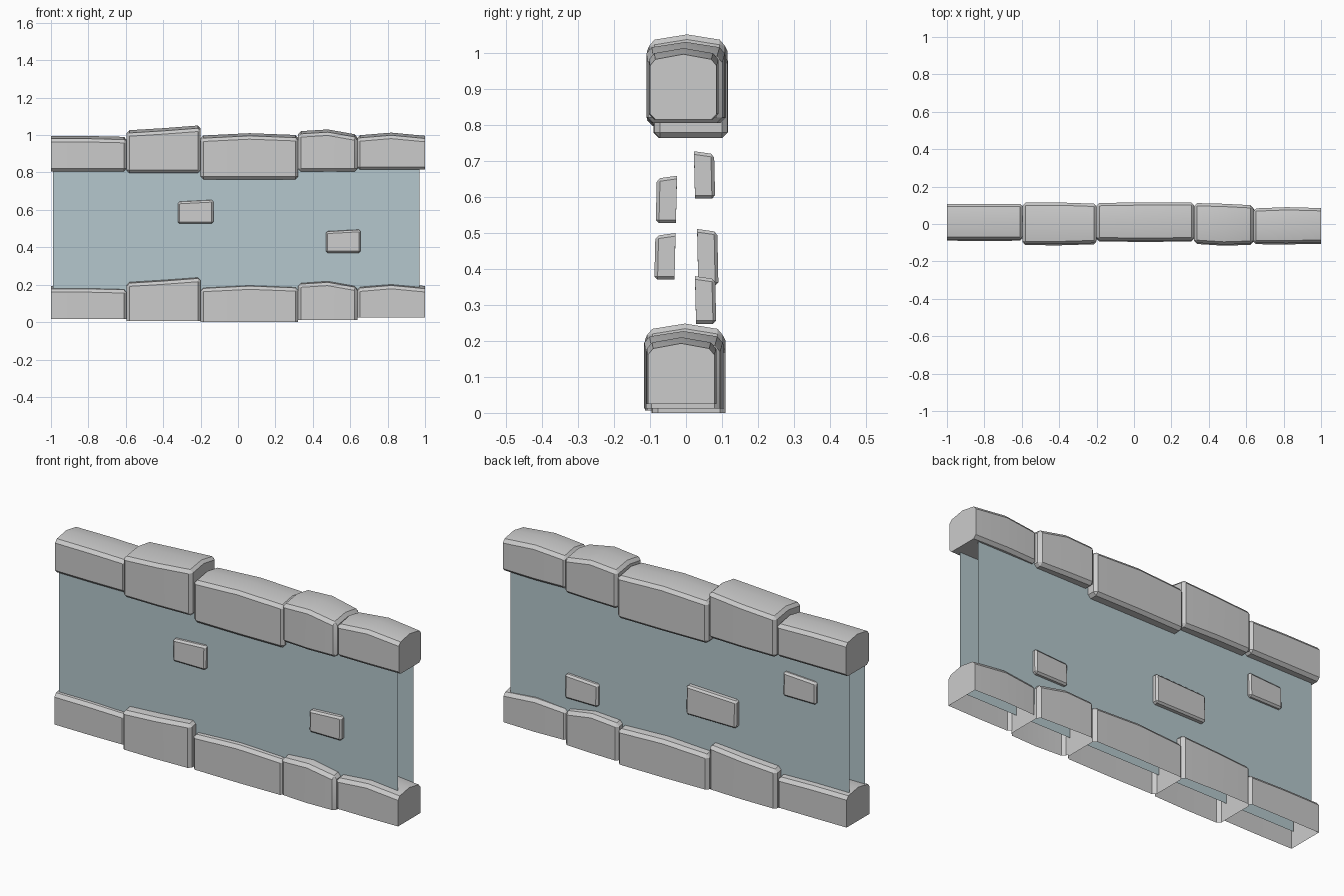
import bpy, bmesh, math

if "Cube" in bpy.data.objects:
    bpy.data.objects.remove(bpy.data.objects["Cube"])


def material(name, rgb):
    m = bpy.data.materials.new(name)
    m.diffuse_color = (*rgb, 1.0)
    m.use_nodes = True
    m.node_tree.nodes["Principled BSDF"].inputs["Base Color"].default_value = m.diffuse_color
    return m


STONE = material("light_grey_stone", (0.60, 0.60, 0.60))
PLASTER = material("blue_grey_plaster", (0.46, 0.575, 0.61))


def finish(bm, name, mat):
    me = bpy.data.meshes.new(name)
    bm.to_mesh(me)
    bm.free()
    me.materials.append(mat)
    ob = bpy.data.objects.new(name, me)
    bpy.context.collection.objects.link(ob)
    bpy.ops.object.select_all(action='DESELECT')
    ob.select_set(True)
    bpy.context.view_layer.objects.active = ob
    bpy.ops.object.shade_smooth_by_angle(angle=math.radians(30))
    return ob


def bevel_sharp(bm, width, skip_x=None):
    """Chamfer sharp edges, leaving open rims and the flat wall ends alone."""
    bm.normal_update()
    edges = [e for e in bm.edges if len(e.link_faces) == 2
             and e.calc_face_angle(0) > math.radians(40)
             and not (skip_x is not None
                      and all(abs(v.co.x - skip_x) < 1e-4 for v in e.verts))]
    bmesh.ops.bevel(bm, geom=edges, offset=width, offset_type='OFFSET',
                    segments=1, profile=0.5, affect='EDGES')


def stone(name, x0, x1, fronts, backs, ridges, zb, closed, flat_end):
    """Block with a low ridge, lofted through left, middle and right sections."""
    bm = bmesh.new()
    rings = []
    for x, f, b, r in zip((x0, (x0 + x1) / 2, x1), fronts, backs, ridges):
        s = r - 0.017
        pts = [(f, zb), (b, zb), (b, s), ((f + b) / 2, r), (f, s)]
        rings.append([bm.verts.new((x, y, z)) for y, z in pts])
    for a, b in zip(rings, rings[1:]):
        for k in range(5):
            if k == 0 and not closed:
                continue
            j = (k + 1) % 5
            bm.faces.new((a[k], a[j], b[j], b[k]))
    bm.faces.new(rings[0][::-1])
    bm.faces.new(rings[-1])
    bevel_sharp(bm, 0.015, flat_end)
    finish(bm, name, STONE)


# x range, front y, back y, ridge height, underside of top row / bottom row
COURSE = [
    (-1.0, -0.595, (-.083, -.085, -.083), (.107, .108, .108), (.995, .995, .99), .805, .017),
    (-.595, -.2, (-.107, -.108, -.102), (.114, .115, .108), (1.025, 1.037, 1.052), .797, .007),
    (-.2, .322, (-.087, -.09, -.087), (.112, .116, .115), (.997, 1.01, 1.0), .763, 0),
    (.322, .638, (-.1, -.11, -.105), (.112, .108, .1), (1.02, 1.03, 1.002), .805, .012),
    (.638, 1.0, (-.102, -.103, -.1), (.083, .09, .085), (.998, 1.013, .996), .815, .025),
]

# Top and bottom stone courses
for i, (x0, x1, f, b, r, zt, zl) in enumerate(COURSE):
    flat = {0: x0, 4: x1}.get(i)
    stone(f"top_stone_{i + 1}", x0, x1, f, b, r, zt, True, flat)
    low = [[v - 0.006 for v in row] for row in (f, b)]
    stone(f"bottom_stone_{i + 1}", x0, x1, *low, [v - 0.803 for v in r], zl, False, flat)

# Plaster wall panels, front and back
for name, side in (("front_panel", -1), ("back_panel", 1)):
    bm = bmesh.new()
    y = 0.063 * side
    ring = [bm.verts.new((x, y, z)) for x, z in
            ((-.99, .09), (.97, .09), (.97, .9), (-.99, .9))]
    bm.faces.new(ring if side < 0 else ring[::-1])
    finish(bm, name, PLASTER)


def brick(name, x0, x1, z0, z1, y_out):
    """Small exposed brick, open where it sits in the wall, top edge sloping."""
    bm = bmesh.new()
    bmesh.ops.create_cube(bm, size=1)
    side = 1 if y_out > 0 else -1
    for v in bm.verts:
        right, outer, top = v.co.x > 0, v.co.y * side > 0, v.co.z > 0
        v.co.x = x1 if right else x0
        v.co.y = y_out if outer else y_out - side * 0.056
        v.co.z = z0
        if top:
            v.co.z = z1 - (0 if right else 0.01) - (0.008 if outer else 0)
            v.co.y -= side * 0.003
    bm.normal_update()
    inner = [f for f in bm.faces if f.normal.y * side < -0.9]
    bmesh.ops.delete(bm, geom=inner, context='FACES')
    bevel_sharp(bm, 0.009)
    finish(bm, name, STONE)


# Exposed bricks on both faces
brick("front_brick_1", -.322, -.132, .527, .659, -.084)
brick("front_brick_2", .47, .656, .37, .5, -.088)
brick("back_brick_1", .455, .645, .247, .38, .084)
brick("back_brick_2", -.35, -.06, .353, .511, .09)
brick("back_brick_3", -.805, -.615, .595, .727, .081)
